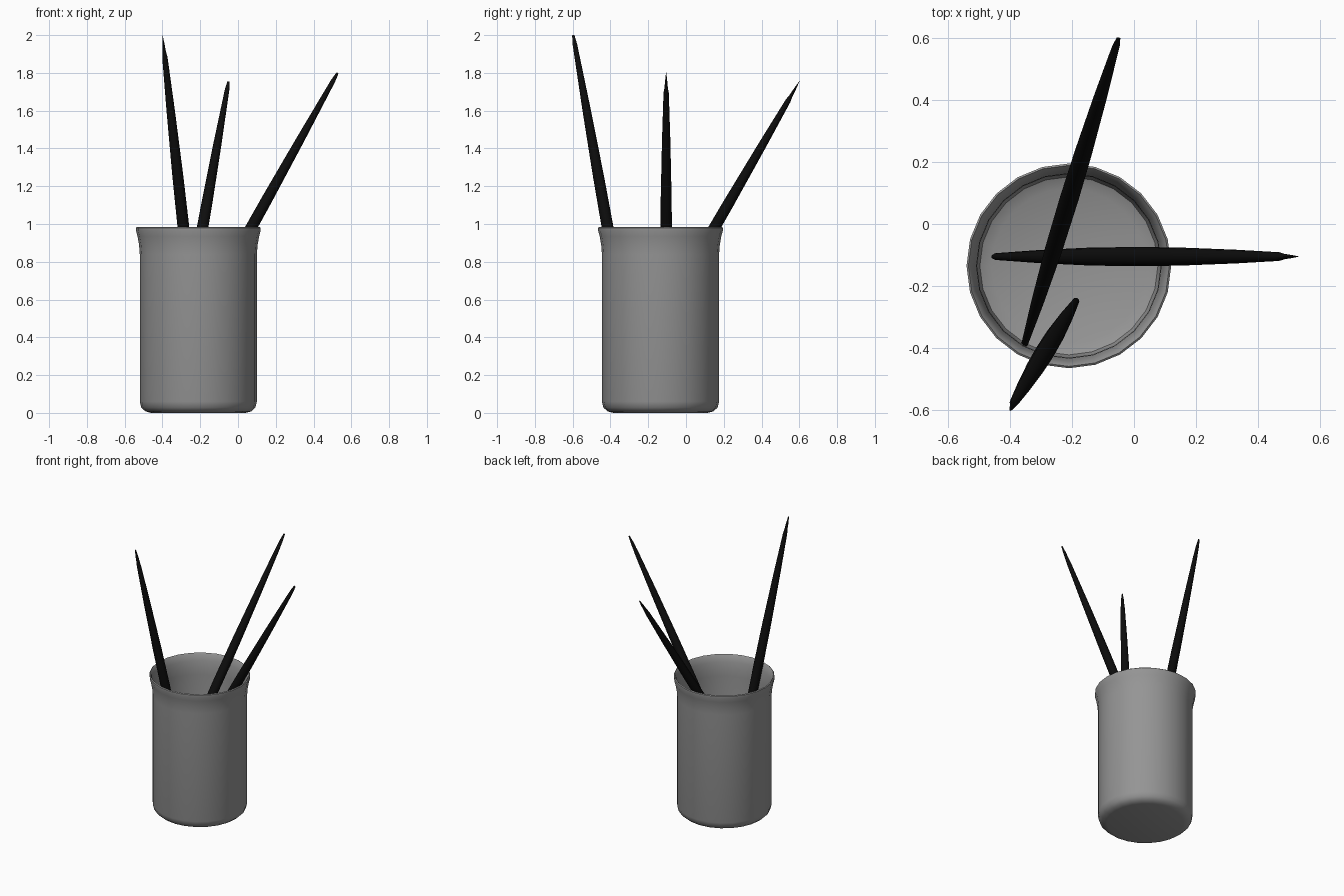
import bpy, bmesh, math
from mathutils import Vector

cube = bpy.data.objects.get("Cube")
if cube:
    bpy.data.objects.remove(cube, do_unlink=True)


def material(name, color):
    mat = bpy.data.materials.new(name)
    mat.use_nodes = True
    mat.diffuse_color = color
    mat.node_tree.nodes["Principled BSDF"].inputs["Base Color"].default_value = color
    return mat


grey = material("grey_ceramic", (0.3, 0.3, 0.3, 1))
black = material("black_lacquer", (0.004, 0.004, 0.004, 1))


def loft(name, rings, mat, angle):
    """Skin a list of equal vertex rings and cap both ends."""
    bm = bmesh.new()
    loops = [[bm.verts.new(p) for p in ring] for ring in rings]
    n = len(loops[0])
    for a, b in zip(loops, loops[1:]):
        for i in range(n):
            j = (i + 1) % n
            bm.faces.new((a[i], a[j], b[j], b[i]))
    bm.faces.new(loops[0][::-1])
    bm.faces.new(loops[-1])
    bmesh.ops.recalc_face_normals(bm, faces=bm.faces)
    mesh = bpy.data.meshes.new(name)
    bm.to_mesh(mesh)
    bm.free()
    mesh.materials.append(mat)
    obj = bpy.data.objects.new(name, mesh)
    bpy.context.collection.objects.link(obj)
    bpy.ops.object.select_all(action="DESELECT")
    obj.select_set(True)
    bpy.context.view_layer.objects.active = obj
    bpy.ops.object.shade_smooth_by_angle(angle=math.radians(angle))
    return obj


def oval(center, u, v, ru, rv, sides):
    steps = [2 * math.pi * i / sides for i in range(sides)]
    return [center + u * (ru * math.cos(a)) + v * (rv * math.sin(a)) for a in steps]


X, Y = Vector((1, 0, 0)), Vector((0, 1, 0))

# Cup: outer wall up to the flared lip, then the inner wall down to the floor
cup_profile = [
    (0.25, 0.0), (0.28, 0.008), (0.302, 0.028), (0.31, 0.06), (0.31, 0.84),
    (0.314, 0.89), (0.322, 0.935), (0.33, 0.965), (0.33, 0.98), (0.324, 0.985),
    (0.316, 0.975), (0.306, 0.935), (0.298, 0.89), (0.296, 0.84),
    (0.296, 0.07), (0.287, 0.04), (0.25, 0.022),
]
loft("cup", [oval(Vector((-0.21, -0.135, z)), X, Y, r, r, 24) for r, z in cup_profile],
     grey, 40)

# Brush: share of length, half width, half thickness; the tip is a flat chisel
brush_profile = [
    (0.0, 0.006, 0.006), (0.01, 0.011, 0.011), (0.15, 0.021, 0.021),
    (0.32, 0.029, 0.029), (0.48, 0.031, 0.031), (0.62, 0.029, 0.029),
    (0.8, 0.022, 0.022), (0.94, 0.014, 0.014), (0.955, 0.013, 0.009),
    (0.975, 0.012, 0.006), (1.0, 0.006, 0.001),
]


def brush(name, bottom, top, wide):
    bottom, top = Vector(bottom), Vector(top)
    axis = (top - bottom).normalized()
    u = (wide - axis * wide.dot(axis)).normalized()
    v = axis.cross(u)
    rings = [oval(bottom.lerp(top, t), u, v, w, d, 12) for t, w, d in brush_profile]
    loft(name, rings, black, 40)


brush("front_brush", (-0.185, -0.245, 0.03), (-0.4, -0.597, 2.0), Y)
brush("back_brush", (-0.355, -0.395, 0.04), (-0.05, 0.6, 1.755), X)
brush("left_brush", (-0.455, -0.105, 0.04), (0.527, -0.105, 1.8), X)
